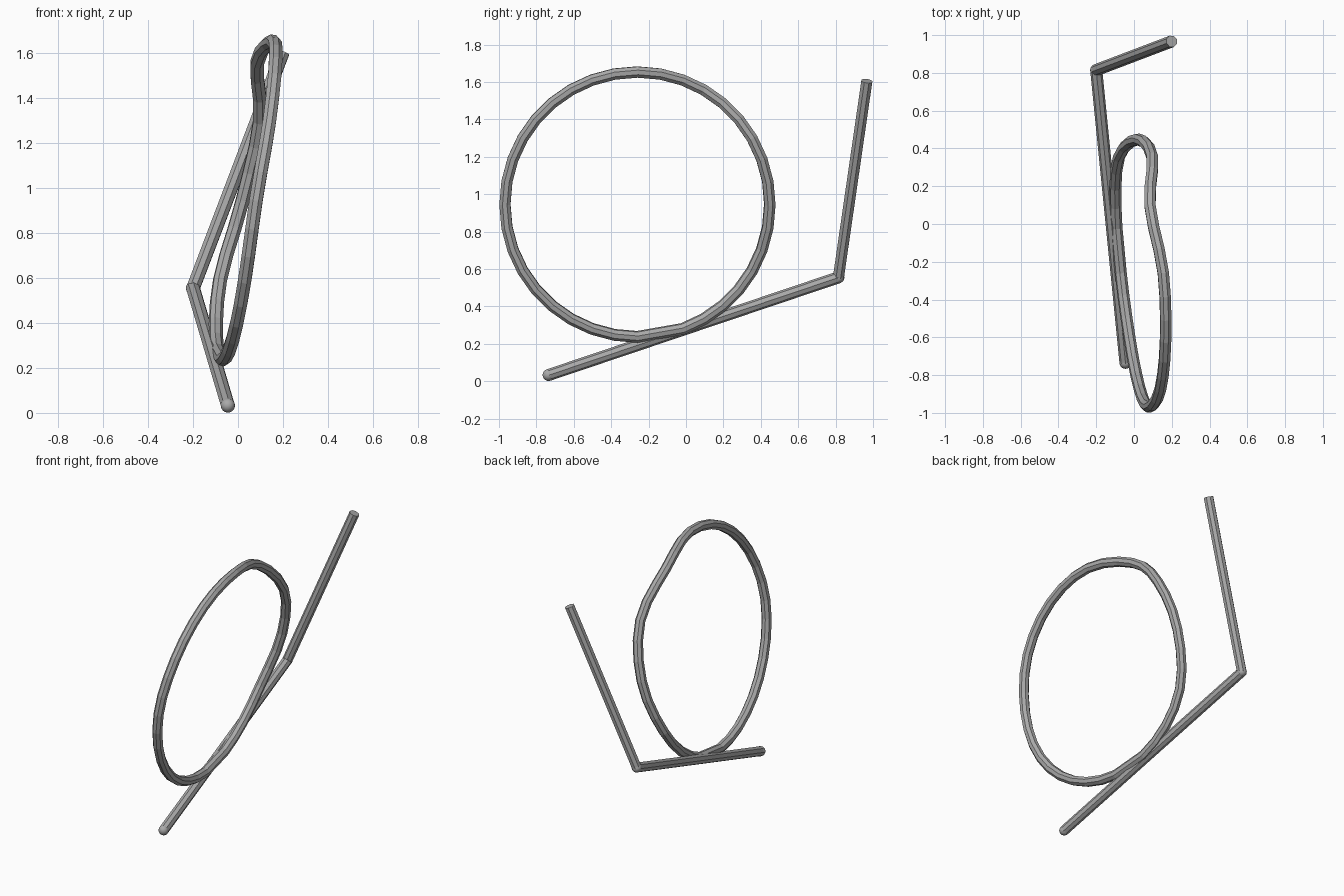
import bpy
from math import cos, sin, radians
from mathutils import Vector

if "Cube" in bpy.data.objects:
    bpy.data.objects.remove(bpy.data.objects["Cube"], do_unlink=True)

TUBE = 0.032

grey = bpy.data.materials.new("grey metal")
GREY = (0.4, 0.4, 0.4, 1)
grey.diffuse_color = GREY
grey.use_nodes = True
grey.node_tree.nodes["Principled BSDF"].inputs["Base Color"].default_value = GREY


def tube(name, points, cyclic=False):
    """Eight-sided tube along a path, turned into a mesh."""
    curve = bpy.data.curves.new(name, "CURVE")
    curve.dimensions = "3D"
    curve.bevel_depth = TUBE
    curve.bevel_resolution = 2
    curve.use_fill_caps = True
    line = curve.splines.new("POLY")
    line.points.add(len(points) - 1)
    for target, p in zip(line.points, points):
        target.co = (*p, 1)
    line.use_cyclic_u = cyclic
    line.use_smooth = False
    obj = bpy.data.objects.new(name, curve)
    bpy.context.collection.objects.link(obj)
    bpy.ops.object.select_all(action="DESELECT")
    obj.select_set(True)
    bpy.context.view_layer.objects.active = obj
    bpy.ops.object.convert(target="MESH")
    obj = bpy.context.object
    obj.data.materials.clear()
    obj.data.materials.append(grey)
    bpy.ops.object.shade_flat()
    return obj


# Warped ring: a circle seen from the side, with sideways sway at each 30 degrees
sway = [0.02, 0.097, 0.085, 0.155, 0.167, 0.14, 0.08, 0.03, -0.022, -0.07, -0.098, -0.08]


def sway_at(t):
    i, f = int(t), t % 1
    a, b, c, d = (sway[(i + k) % len(sway)] for k in (-1, 0, 1, 2))
    return b + f * (c - a + f * (2*a - 5*b + 4*c - d + f * (3*b - 3*c + d - a))) / 2


ring_points = []
for angle in range(0, 360, 10):
    if angle == 280:  # long straight link where the ring meets the rod
        continue
    a = radians(angle)
    ring_points.append(Vector((sway_at(angle / 30), -0.26 + 0.708 * cos(a), 0.945 + 0.708 * sin(a))))
tube("ring", ring_points, cyclic=True)

# Bent rod, as two straight tubes
foot = Vector((-0.045, -0.735, 0.033))
bend = Vector((-0.2, 0.815, 0.555))
tip = Vector((0.2, 0.967, 1.605))
tube("lower_rod", [foot, bend])
tube("upper_rod", [bend, tip])

# Rounded joint and foot
for name, place in (("rod_foot", foot), ("rod_joint", bend)):
    bpy.ops.mesh.primitive_uv_sphere_add(segments=16, ring_count=8, radius=TUBE, location=place)
    ball = bpy.context.object
    ball.name = name
    ball.data.materials.append(grey)
    bpy.ops.object.shade_smooth()
